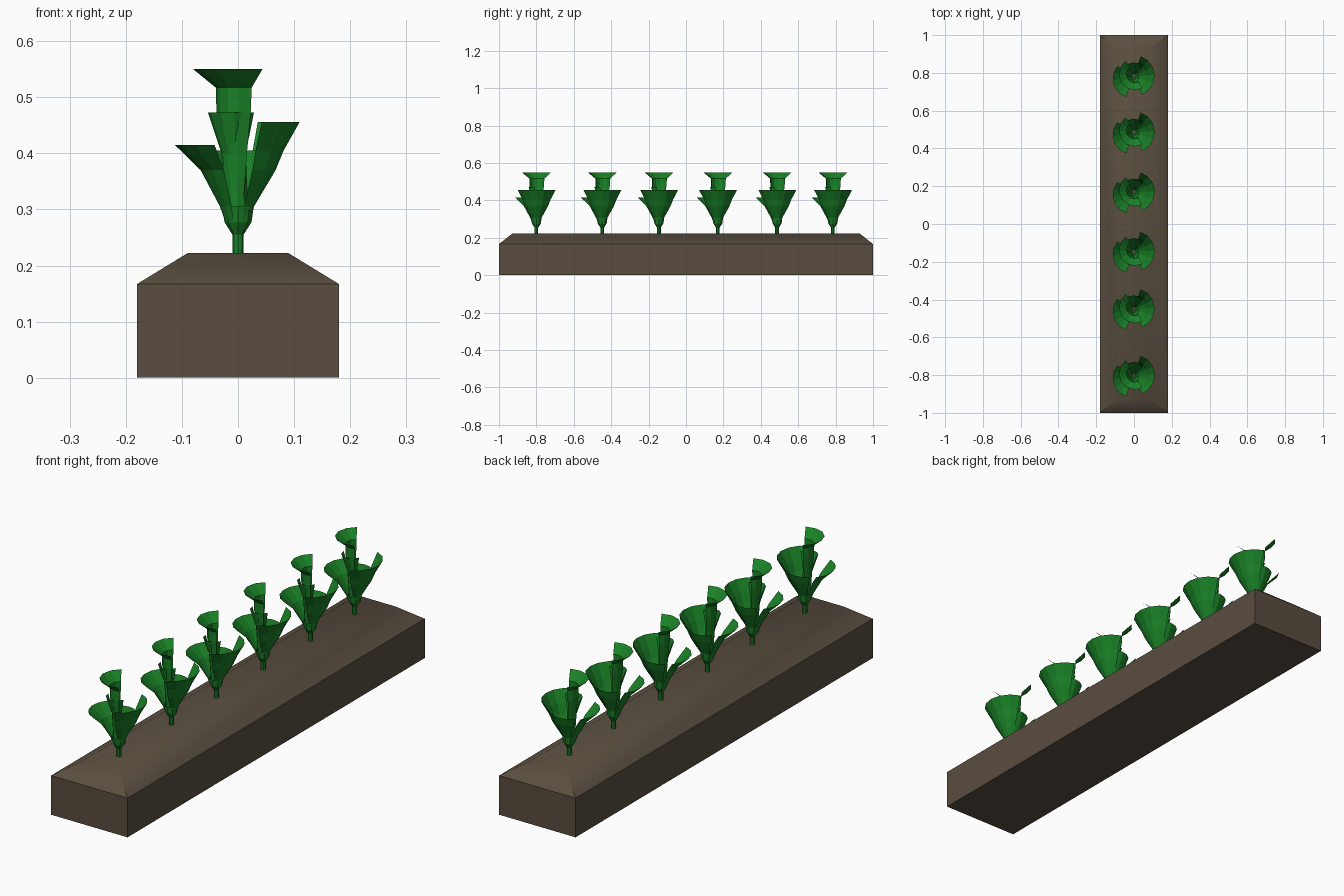
import bpy, bmesh, math

if "Cube" in bpy.data.objects:
    bpy.data.objects.remove(bpy.data.objects["Cube"])


def material(name, color):
    m = bpy.data.materials.new(name)
    m.diffuse_color = (*color, 1)
    m.use_nodes = True
    m.node_tree.nodes["Principled BSDF"].inputs["Base Color"].default_value = m.diffuse_color
    return m


def finish(name, bm, mat, location=(0, 0, 0)):
    me = bpy.data.meshes.new(name)
    bm.to_mesh(me)
    bm.free()
    me.materials.append(mat)
    ob = bpy.data.objects.new(name, me)
    ob.location = location
    bpy.context.collection.objects.link(ob)
    return ob


def sheath(bm, profile, start, end, steps, center=(0, 0)):
    """Partial revolve of (radius, z); the axis drifts to center going up."""
    z0, z1 = profile[0][1], profile[-1][1]
    rows = []
    for r, z in profile:
        t = (z - z0) / (z1 - z0)
        row = []
        for i in range(steps + 1):
            a = math.radians(start + (end - start) * i / steps)
            row.append(bm.verts.new((center[0] * t + r * math.cos(a),
                                     center[1] * t + r * math.sin(a), z)))
        rows.append(row)
    for lo, hi in zip(rows, rows[1:]):
        for i in range(steps):
            bm.faces.new((lo[i], lo[i + 1], hi[i + 1], hi[i]))


soil = material("soil", (0.10, 0.075, 0.05))
green = material("leaf_green", (0.01, 0.22, 0.02))

# Soil bed with sloped shoulders
bm = bmesh.new()
rings = [[bm.verts.new((sx * x, sy * y, z)) for sx, sy in
          ((-1, -1), (1, -1), (1, 1), (-1, 1))]
         for x, y, z in ((.18, 1, 0), (.18, 1, .167), (.09, .93, .222))]
bm.faces.new(rings[0][::-1])
bm.faces.new(rings[-1])
for lo, hi in zip(rings, rings[1:]):
    for i in range(4):
        j = (i + 1) % 4
        bm.faces.new((lo[i], lo[j], hi[j], hi[i]))
bed = finish("soil_bed", bm, soil)
bpy.context.view_layer.objects.active = bed
bed.select_set(True)
bpy.ops.object.shade_smooth_by_angle(angle=math.radians(40))

# Leaves: profile, start angle, end angle, steps, axis drift
LEAVES = [
    # left low leaf
    ([(.022, .275), (.03, .305), (.06, .37), (.103, .415)], 140, 252, 5, (-.01, -.015)),
    # right leaf with upturned lip
    ([(.022, .275), (.028, .305), (.066, .37), (.08, .405), (.108, .456)], -68, 72, 6, (.002, 0)),
    # middle leaf
    ([(.02, .275), (.022, .40), (.042, .473)], 175, 345, 5, (-.012, 0)),
    # back leaf
    ([(.02, .275), (.026, .305), (.058, .37), (.07, .405)], 45, 140, 4, (0, 0)),
    # tall top leaf
    ([(.016, .275), (.03, .40), (.042, .473), (.044, .517), (.085, .55)], 125, 297, 6, (.005, .008)),
]

# Row of identical plants
for y in (-.8, -.448, -.145, .17, .487, .785):
    bm = bmesh.new()
    sheath(bm, [(.01, .21), (.01, .255), (.024, .277), (.028, .305)], 0, 360, 8)
    for leaf in LEAVES:
        sheath(bm, *leaf)
    bmesh.ops.remove_doubles(bm, verts=bm.verts, dist=1e-5)
    finish("plant", bm, green, (0, y, 0))
